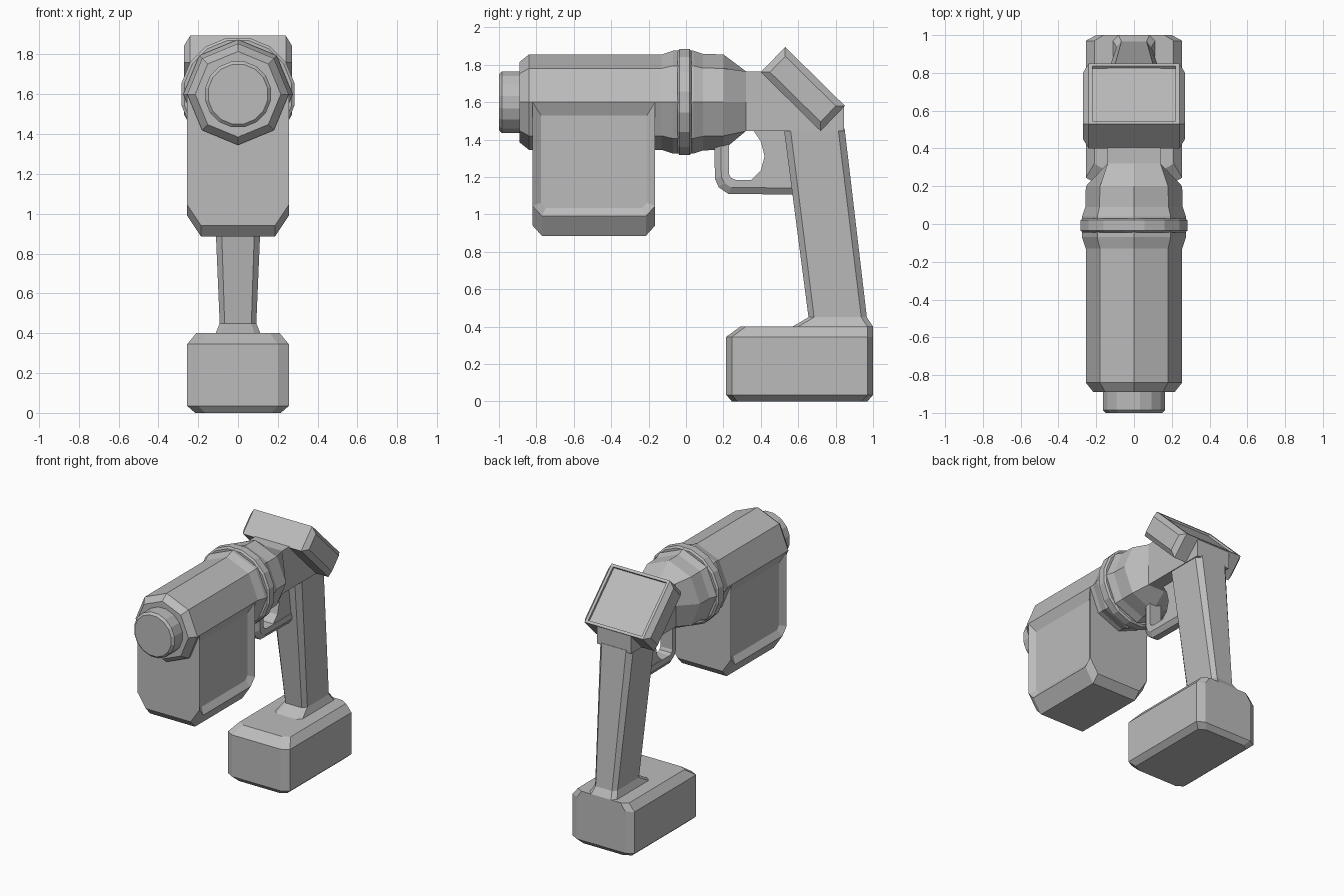
import bpy, bmesh, math
from mathutils import Vector

cube = bpy.data.objects.get("Cube")
if cube:
    bpy.data.objects.remove(cube, do_unlink=True)

mat = bpy.data.materials.new("plain_grey")
mat.use_nodes = True
GREY = (0.5, 0.5, 0.5, 1)
mat.diffuse_color = GREY
mat.node_tree.nodes["Principled BSDF"].inputs["Base Color"].default_value = GREY

AXIS_Z = 1.6  # height of the barrel axis


def finish(name, bm):
    bmesh.ops.recalc_face_normals(bm, faces=bm.faces[:])
    me = bpy.data.meshes.new(name)
    bm.to_mesh(me)
    bm.free()
    me.materials.append(mat)
    ob = bpy.data.objects.new(name, me)
    bpy.context.collection.objects.link(ob)
    return ob


def loft_bm(rings):
    """Skin a list of equal-length point rings and cap both ends."""
    bm = bmesh.new()
    rows = [[bm.verts.new(p) for p in r] for r in rings]
    n = len(rows[0])
    for a, b in zip(rows, rows[1:]):
        for i in range(n):
            j = (i + 1) % n
            bm.faces.new((a[i], a[j], b[j], b[i]))
    bm.faces.new(rows[0])
    bm.faces.new(rows[-1])
    bmesh.ops.recalc_face_normals(bm, faces=bm.faces[:])
    return bm


def loft(name, rings):
    return finish(name, loft_bm(rings))


def ngon(y, r, sides, turn=0.0):
    """Polygon around the barrel axis."""
    return [(r * math.cos(turn + math.tau * i / sides), y,
             AXIS_Z + r * math.sin(turn + math.tau * i / sides)) for i in range(sides)]


def plan(z, y0, y1, hx, cx, cy):
    """Horizontal rectangle with chamfered corners."""
    return [(hx, y0 + cy, z), (hx, y1 - cy, z), (hx - cx, y1, z), (cx - hx, y1, z),
            (-hx, y1 - cy, z), (-hx, y0 + cy, z), (cx - hx, y0, z), (hx - cx, y0, z)]


def extrude_x(name, profile, hx):
    return loft(name, [[(x, y, z) for y, z in profile] for x in (-hx, hx)])


# Barrel: octagonal tube that ends in a rectangular neck section
neck_end = [(0.14, 0), (0.14, 0.165), (0, 0.165), (-0.14, 0.165),
            (-0.14, 0), (-0.14, -0.155), (0, -0.155), (0.14, -0.155)]
barrel = [ngon(y, r, 8) for y, r in ((-0.89, 0.215), (-0.84, 0.255), (-0.13, 0.255),
                                     (-0.07, 0.275), (0.04, 0.275), (0.09, 0.258), (0.2, 0.255))]
barrel.append([(x, 0.32, AXIS_Z + z) for x, z in neck_end])
loft("barrel", barrel)

# Collar ring and nose
loft("collar", [ngon(y, r, 16, math.pi / 16) for y, r in
                ((-0.045, 0.275), (-0.035, 0.289), (0.02, 0.289), (0.03, 0.275))])
loft("nose", [ngon(y, r, 16, math.pi / 16) for y, r in
              ((-1.0, 0.152), (-0.985, 0.168), (-0.88, 0.168))])


# Front magazine with recessed side panels
def magazine_ring(y, lift):
    half = [(0.255, 1.6), (0.255, 0.99 + lift), (0.185, 0.885 + lift)]
    return [(x, y, z) for x, z in half] + [(-x, y, z) for x, z in reversed(half)]


bm = loft_bm([magazine_ring(y, l) for y, l in
              ((-0.82, 0.055), (-0.77, 0), (-0.215, 0), (-0.165, 0.055))])
for s in (1, -1):
    bm.normal_update()
    side = [f for f in bm.faces if f.normal.x * s > 0.99]
    bmesh.ops.inset_region(bm, faces=side, thickness=0.045, depth=-0.03, use_even_offset=True)
finish("magazine", bm)

# Neck joining the barrel, head and handle
extrude_x("neck", [(0.32, 1.765), (0.46, 1.765), (0.6, 1.7), (0.845, 1.575),
                   (0.845, 1.445), (0.32, 1.445)], 0.14)

# Tilted display head: chamfered sides and a recessed screen
corners = [Vector(c) for c in ((0.53, 1.895), (0.85, 1.58), (0.72, 1.445), (0.4, 1.76))]
centre = sum(corners, Vector((0, 0))) / 4
along = (corners[1] - corners[0]).normalized()
across = (corners[0] - corners[3]).normalized()


def head_ring(x, inset):
    ring = []
    for sa, sc in ((-1, 1), (1, 1), (1, -1), (-1, -1)):
        p = centre + along * sa * (0.2245 - inset) + across * sc * (0.0937 - inset)
        ring.append((x, p.x, p.y))
    return ring


bm = loft_bm([head_ring(-0.27, 0.035), head_ring(-0.24, 0), head_ring(0.24, 0), head_ring(0.27, 0.035)])
bm.normal_update()
screen = [max(bm.faces, key=lambda f: f.normal.y + f.normal.z + f.calc_area())]
bmesh.ops.inset_region(bm, faces=screen, thickness=0.028)
bmesh.ops.inset_region(bm, faces=screen, thickness=0.002, depth=-0.015)
finish("display_head", bm)

# Handle with a flared foot
loft("handle", [plan(1.46, 0.523, 0.848, 0.135, 0.035, 0.035),
                plan(0.45, 0.655, 0.967, 0.092, 0.025, 0.03),
                plan(0.40, 0.57, 1.0, 0.112, 0.03, 0.03),
                plan(0.38, 0.57, 1.0, 0.112, 0.03, 0.03)])

# Battery base
loft("battery_base", [plan(0, 0.245, 0.97, 0.215, 0.05, 0.03),
                      plan(0.035, 0.215, 1.0, 0.255, 0.055, 0.03),
                      plan(0.345, 0.215, 1.0, 0.255, 0.055, 0.03),
                      plan(0.40, 0.29, 1.0, 0.21, 0.05, 0.03)])

# Trigger guard: chamfered strip swept round the bend
outer = [(0.15, 1.42), (0.155, 1.19), (0.175, 1.145), (0.225, 1.11), (0.6, 1.105)]
inner = [(0.23, 1.42), (0.23, 1.215), (0.24, 1.195), (0.265, 1.185), (0.6, 1.185)]
guard = []
for o, i in zip(outer, inner):
    o, i = Vector(o), Vector(i)
    pts = [(-0.025, o), (0.025, o), (0.05, o.lerp(i, 0.45)), (0.05, i),
           (-0.05, i), (-0.05, o.lerp(i, 0.45))]
    guard.append([(x, p.x, p.y) for x, p in pts])
loft("trigger_guard", guard)

# Trigger
extrude_x("trigger", [(0.36, 1.45), (0.40, 1.39), (0.42, 1.31), (0.40, 1.235), (0.35, 1.185),
                      (0.34, 1.17), (0.62, 1.17), (0.58, 1.45)], 0.045)
